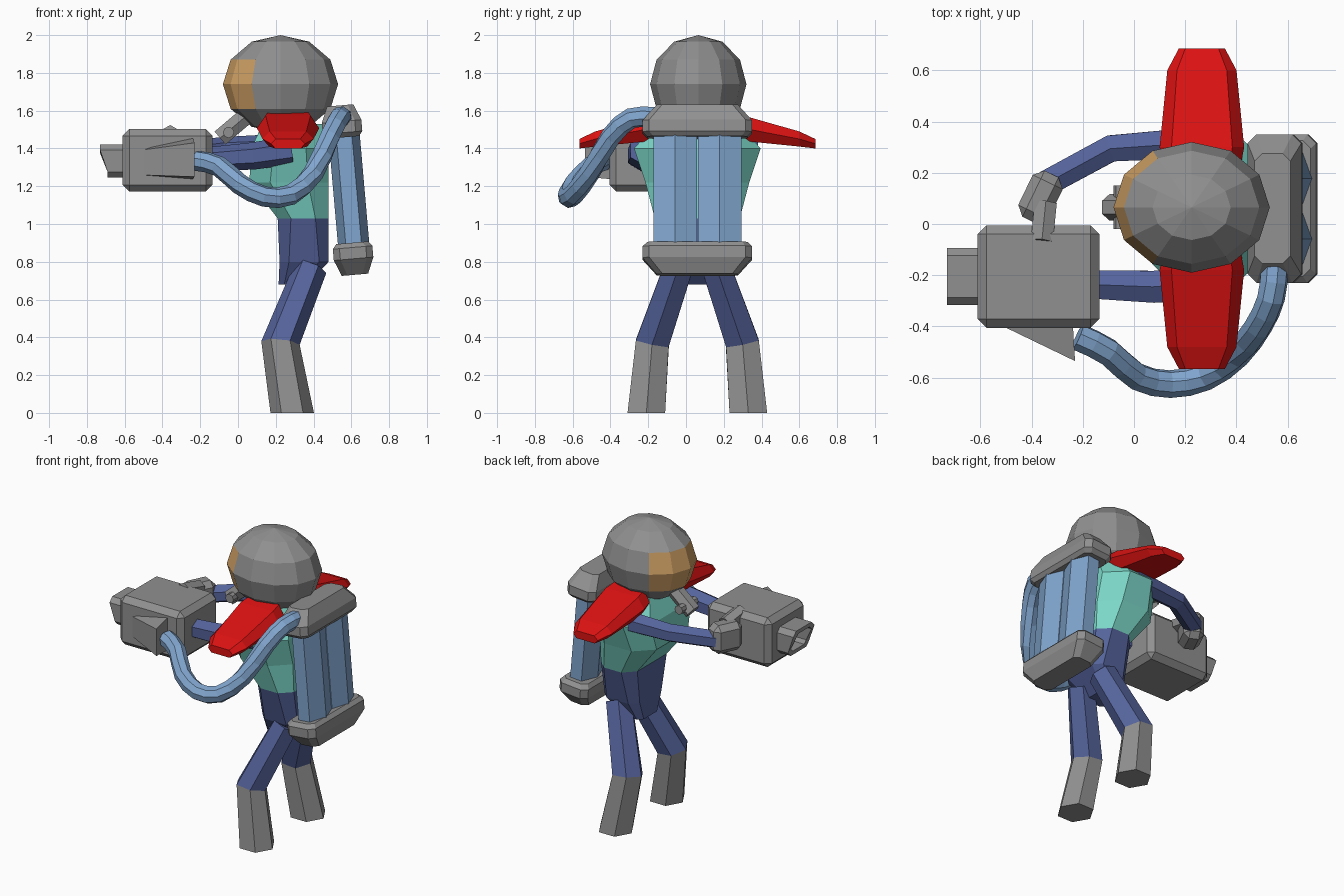
import bpy, bmesh, math
from mathutils import Vector, Matrix

if "Cube" in bpy.data.objects:
    bpy.data.objects.remove(bpy.data.objects["Cube"])

MID = 0.06  # y of the figure's own symmetry plane


def material(name, rgb):
    m = bpy.data.materials.new(name)
    m.diffuse_color = (*rgb, 1)
    m.use_nodes = True
    m.node_tree.nodes["Principled BSDF"].inputs["Base Color"].default_value = m.diffuse_color
    return m


GRAY = material("gray", (0.28, 0.28, 0.28))
NAVY = material("navy", (0.09, 0.125, 0.33))
TEAL = material("teal", (0.20, 0.68, 0.58))
RED = material("red", (0.72, 0.006, 0.006))
BLUE = material("light blue", (0.22, 0.38, 0.62))
ORANGE = material("orange", (0.62, 0.35, 0.13))


def finish(name, bm, mats, rule=None, matrix=None):
    if matrix:
        bm.transform(matrix)
    bmesh.ops.recalc_face_normals(bm, faces=bm.faces)
    if rule:
        for f in bm.faces:
            f.material_index = rule(f.calc_center_median())
    me = bpy.data.meshes.new(name)
    bm.to_mesh(me)
    bm.free()
    for m in mats:
        me.materials.append(m)
    ob = bpy.data.objects.new(name, me)
    bpy.context.collection.objects.link(ob)
    return ob


def loft(name, rings, mats, rule=None, matrix=None):
    bm = bmesh.new()
    vs = [[bm.verts.new(p) for p in r] for r in rings]
    n = len(vs[0])
    for a, b in zip(vs, vs[1:]):
        for i in range(n):
            j = (i + 1) % n
            bm.faces.new((a[i], a[j], b[j], b[i]))
    bm.faces.new(vs[0])
    bm.faces.new(vs[-1])
    return finish(name, bm, mats, rule, matrix)


def tube(name, path, radii, sides, mats, rule=None, flat_start=False, ref=(1, 0, 0), turn=0.0):
    """Polygon swept along a path, with mitred joints."""
    pts = [Vector(p) for p in path]
    rings = []
    for i, p in enumerate(pts):
        t = Vector()
        if i > 0:
            t += (p - pts[i - 1]).normalized()
        if i < len(pts) - 1:
            t += (pts[i + 1] - p).normalized()
        if i == 0 and flat_start:
            t = Vector((0, 0, 1))
        t.normalize()
        u = Vector(ref) - t * t.dot(Vector(ref))
        u.normalize()
        v = t.cross(u)
        r = radii[i] if isinstance(radii, (list, tuple)) else radii
        rings.append([p + r * (math.cos(a) * u + math.sin(a) * v)
                      for a in (turn + 2 * math.pi * k / sides for k in range(sides))])
    return loft(name, rings, mats, rule)


def octagon(hx, hy, c):
    """Rectangle with cut corners."""
    return [(hx, -hy + c), (hx, hy - c), (hx - c, hy), (-hx + c, hy),
            (-hx, hy - c), (-hx, -hy + c), (-hx + c, -hy), (hx - c, -hy)]


def slab(name, levels, mats, rule=None, matrix=None):
    """Stack of cut-corner rectangles: (z, centre x, centre y, half x, half y, cut)."""
    rings = [[(cx + x, cy + y, z) for x, y in octagon(hx, hy, c)]
             for z, cx, cy, hx, hy, c in levels]
    return loft(name, rings, mats, rule, matrix)


def block(name, centre, size, bevel, mat, rot=0):
    bm = bmesh.new()
    bmesh.ops.create_cube(bm, size=1, matrix=Matrix.Diagonal((*size, 1)))
    bmesh.ops.bevel(bm, geom=bm.edges[:], offset=bevel, segments=1, affect='EDGES')
    return finish(name, bm, [mat], None, Matrix.Translation(centre) @ Matrix.Rotation(rot, 4, 'Z'))


# Helmet with visor
hc = Vector((0.225, 0.065, 1.74))
bm = bmesh.new()
bmesh.ops.create_uvsphere(bm, u_segments=12, v_segments=6, radius=1)


def visor(c):
    d = c - hc
    return int(abs(d.z) < 0.14 and d.x < 0 and abs(d.y / 0.255) < math.sqrt(3) * -d.x / 0.305)


finish("helmet", bm, [GRAY, ORANGE], visor,
       Matrix.Translation(hc) @ Matrix.Diagonal((0.305, 0.255, 0.26, 1)))

# Breathing piece
tube("breather", [(-0.095, 0.065, 1.455), (0.10, 0.065, 1.62)], 0.052, 6, [GRAY], ref=(0, 1, 0))
tube("breather_valve", [(-0.05, -0.02, 1.485), (-0.05, 0.15, 1.485)], 0.03, 8, [GRAY])

# Torso: navy hips below, teal chest above
slab("torso", [(0.68, 0.29, MID + 0.01, 0.075, 0.10, 0.03),
               (0.80, 0.35, MID, 0.13, 0.165, 0.05),
               (1.03, 0.345, MID, 0.135, 0.225, 0.07),
               (1.22, 0.27, MID, 0.21, 0.275, 0.11),
               (1.40, 0.275, MID, 0.205, 0.335, 0.12),
               (1.53, 0.29, MID, 0.16, 0.22, 0.08)],
     [NAVY, TEAL], lambda c: int(c.z > 1.03))

for side, s in (("right", -1), ("left", 1)):
    # Legs with boots
    tube(side + "_leg", [(0.287, MID + s * 0.27, 0), (0.225, MID + s * 0.238, 0.37),
                         (0.385, MID + s * 0.10, 0.77)],
         [0.115, 0.102, 0.088], 6, [GRAY, NAVY], lambda c: int(c.z > 0.3), flat_start=True)
    # Shoulder pads
    rings = []
    for y, x, h, z0, z1 in ((0.16, 0.265, 0.15, 1.45, 1.59), (0.24, 0.265, 0.165, 1.44, 1.575),
                            (0.54, 0.265, 0.135, 1.41, 1.49), (0.625, 0.265, 0.09, 1.40, 1.45)):
        zm = z0 + 0.5 * (z1 - z0)
        rings.append([(x + a * h, MID + s * y, z) for a, z in
                      ((-1, zm), (-0.72, z1), (0.72, z1), (1, zm), (0.75, z0), (-0.75, z0))])
    loft(side + "_shoulder_pad", rings, [RED])

# Arms
tube("right_arm", [(0.28, -0.23, 1.39), (0.08, -0.245, 1.36), (-0.20, -0.235, 1.34)],
     [0.075, 0.072, 0.062], 6, [NAVY], ref=(0, 0, 1))
tube("left_arm", [(0.28, 0.32, 1.41), (-0.09, 0.295, 1.40), (-0.34, 0.16, 1.37)],
     [0.07, 0.06, 0.058], 6, [NAVY], ref=(0, 0, 1))
block("left_hand", (-0.365, 0.105, 1.38), (0.13, 0.20, 0.19), 0.035, GRAY, -0.45 + math.pi)
tube("left_fingers", [(-0.345, 0.08, 1.44), (-0.36, -0.07, 1.475)], 0.05, 6, [GRAY], ref=(0, 0, 1))

# Gun body
block("gun_body", (-0.373, -0.205, 1.337), (0.475, 0.40, 0.33), 0.035, GRAY)


def nozzle_ring(scale, x_top, x_low):
    return [(x_top if z > 0 else x_low, -0.205 + scale * y, 1.333 + scale * z)
            for y, z in octagon(0.112, 0.088, 0.03)]


# Hollow slanted muzzle
loft("gun_nozzle", [nozzle_ring(1, -0.59, -0.59), nozzle_ring(1, -0.73, -0.69),
                    nozzle_ring(0.72, -0.73, -0.69), nozzle_ring(0.72, -0.62, -0.62)], [GRAY])

# Wedge where the hose enters the gun
loft("hose_port", [[(-0.52, -0.37, 1.25), (-0.52, -0.37, 1.40), (-0.52, -0.395, 1.39), (-0.52, -0.395, 1.26)],
                   [(-0.24, -0.37, 1.235), (-0.24, -0.37, 1.46), (-0.23, -0.535, 1.43), (-0.23, -0.535, 1.25)]],
     [GRAY])

# Hose
ctrl = [Vector(p) for p in ((-0.32, -0.40, 1.34), (-0.22, -0.44, 1.335), (-0.10, -0.50, 1.305),
                            (0.01, -0.595, 1.21), (0.14, -0.625, 1.145), (0.28, -0.595, 1.155),
                            (0.40, -0.51, 1.27), (0.485, -0.40, 1.46), (0.535, -0.29, 1.56),
                            (0.55, -0.17, 1.565), (0.55, -0.10, 1.56))]
path = []
for i in range(1, len(ctrl) - 2):
    a, b, c, d = ctrl[i - 1:i + 3]
    for t in (0, 0.5):
        path.append(0.5 * (2 * b + (c - a) * t + (2 * a - 5 * b + 4 * c - d) * t ** 2
                           + (3 * b - a - 3 * c + d) * t ** 3))
path.append(ctrl[-2])
tube("hose", path, 0.055, 8, [BLUE], ref=(0.25, 0.2, 1))

# Backpack: twin tanks between two caps, leaning forward at the top
pivot = Vector((0.585, MID, 1.18))
lean = Matrix.Translation(pivot) @ Matrix.Rotation(math.radians(-5), 4, 'Y') @ Matrix.Translation(-pivot)
for side, s in (("right", -1), ("left", 1)):
    rings = [[(0.587 + 0.083 * math.cos(k * math.pi / 3),
               MID + s * 0.118 + 0.133 * math.sin(k * math.pi / 3), z) for k in range(6)]
             for z in (0.86, 1.52)]
    loft(side + "_tank", rings, [BLUE], matrix=lean)
for name, d in (("tank_top_cap", 1), ("tank_bottom_cap", -1)):
    slab(name, [(1.18 + d * z, 0.58, MID, hx, hy, c) for z, hx, hy, c in
                ((0.28, 0.085, 0.265, 0.03), (0.305, 0.105, 0.29, 0.035),
                 (0.365, 0.105, 0.29, 0.035), (0.45, 0.07, 0.215, 0.03))],
         [GRAY], matrix=lean)
